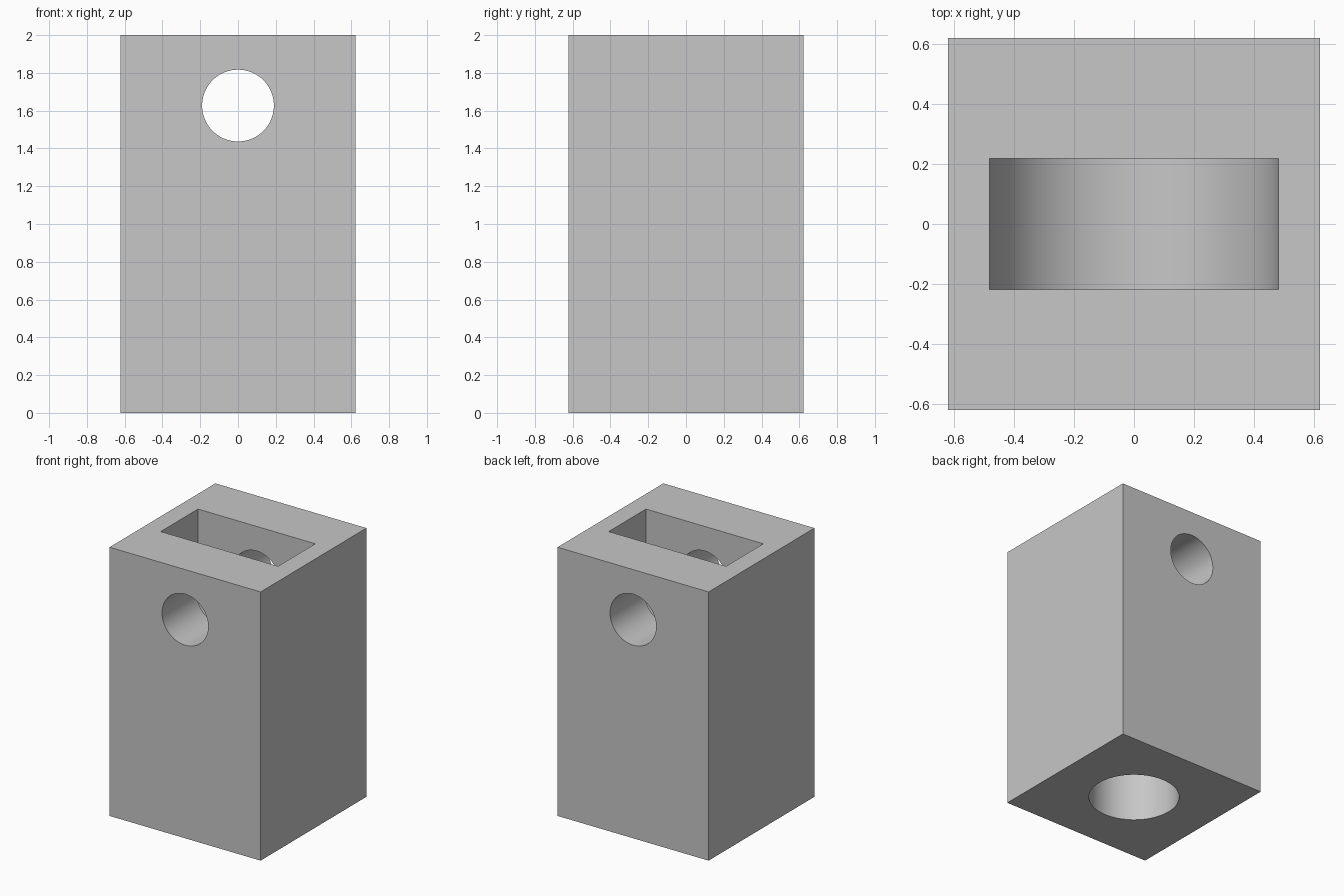
import bpy
import bmesh
from math import pi, cos, sin, radians
from mathutils import Vector

cube = bpy.data.objects.get("Cube")
if cube:
    bpy.data.objects.remove(cube, do_unlink=True)

WIDTH, HEIGHT = 1.244, 2.0
PIN_Z, PIN_R = 1.627, 0.19
SLOT_R, SLOT_DEPTH = 0.483, 0.438
SOCKET_R, SOCKET_DEPTH = 0.312, 0.7
SEGMENTS = 96

grey = bpy.data.materials.new("plain grey")
grey.use_nodes = True
colour = (0.57, 0.57, 0.57, 1)
grey.diffuse_color = colour
grey.node_tree.nodes["Principled BSDF"].inputs["Base Color"].default_value = colour


def prism(name, profile, direction):
    """Extrude a closed outline of points along a direction."""
    bm = bmesh.new()
    face = bm.faces.new([bm.verts.new(p) for p in profile])
    result = bmesh.ops.extrude_face_region(bm, geom=[face])
    moved = [v for v in result["geom"] if isinstance(v, bmesh.types.BMVert)]
    bmesh.ops.translate(bm, verts=moved, vec=Vector(direction))
    bmesh.ops.recalc_face_normals(bm, faces=bm.faces)
    mesh = bpy.data.meshes.new(name)
    bm.to_mesh(mesh)
    bm.free()
    mesh.materials.append(grey)
    obj = bpy.data.objects.new(name, mesh)
    bpy.context.collection.objects.link(obj)
    return obj


def arc(radius, start, end, steps):
    angles = [start + (end - start) * i / steps for i in range(steps + 1)]
    return [(radius * cos(a), radius * sin(a)) for a in angles]


# Square block
h = WIDTH / 2
block = prism("pulley_block", [(-h, -h, 0), (h, -h, 0), (h, h, 0), (-h, h, 0)],
              (0, 0, HEIGHT))

# Round-bottomed slot, open at the top
outline = arc(SLOT_R, pi, 2 * pi, SEGMENTS // 2)
outline += [(SLOT_R, HEIGHT), (-SLOT_R, HEIGHT)]
slot = prism("slot_cutter", [(x, -SLOT_DEPTH / 2, z + PIN_Z) for x, z in outline],
             (0, SLOT_DEPTH, 0))

# Pin hole from front to back
circle = arc(PIN_R, 0, 2 * pi, SEGMENTS)[:-1]
pin = prism("pin_hole_cutter", [(x, -1, z + PIN_Z) for x, z in circle], (0, 2, 0))

# Blind round socket in the base
circle = arc(SOCKET_R, 0, 2 * pi, SEGMENTS)[:-1]
socket = prism("socket_cutter", [(x, y, -0.2) for x, y in circle],
               (0, 0, SOCKET_DEPTH + 0.2))

# Cut the openings and discard the cutters
bpy.context.view_layer.objects.active = block
for cutter in (slot, pin, socket):
    cutter.hide_render = True
    cut = block.modifiers.new(cutter.name, 'BOOLEAN')
    cut.operation = 'DIFFERENCE'
    cut.solver = 'EXACT'
    cut.object = cutter
    bpy.ops.object.modifier_apply(modifier=cut.name)
    bpy.data.objects.remove(cutter, do_unlink=True)

# Smooth round walls, crisp edges
bpy.ops.object.select_all(action='DESELECT')
block.select_set(True)
bpy.ops.object.shade_smooth_by_angle(angle=radians(30))
